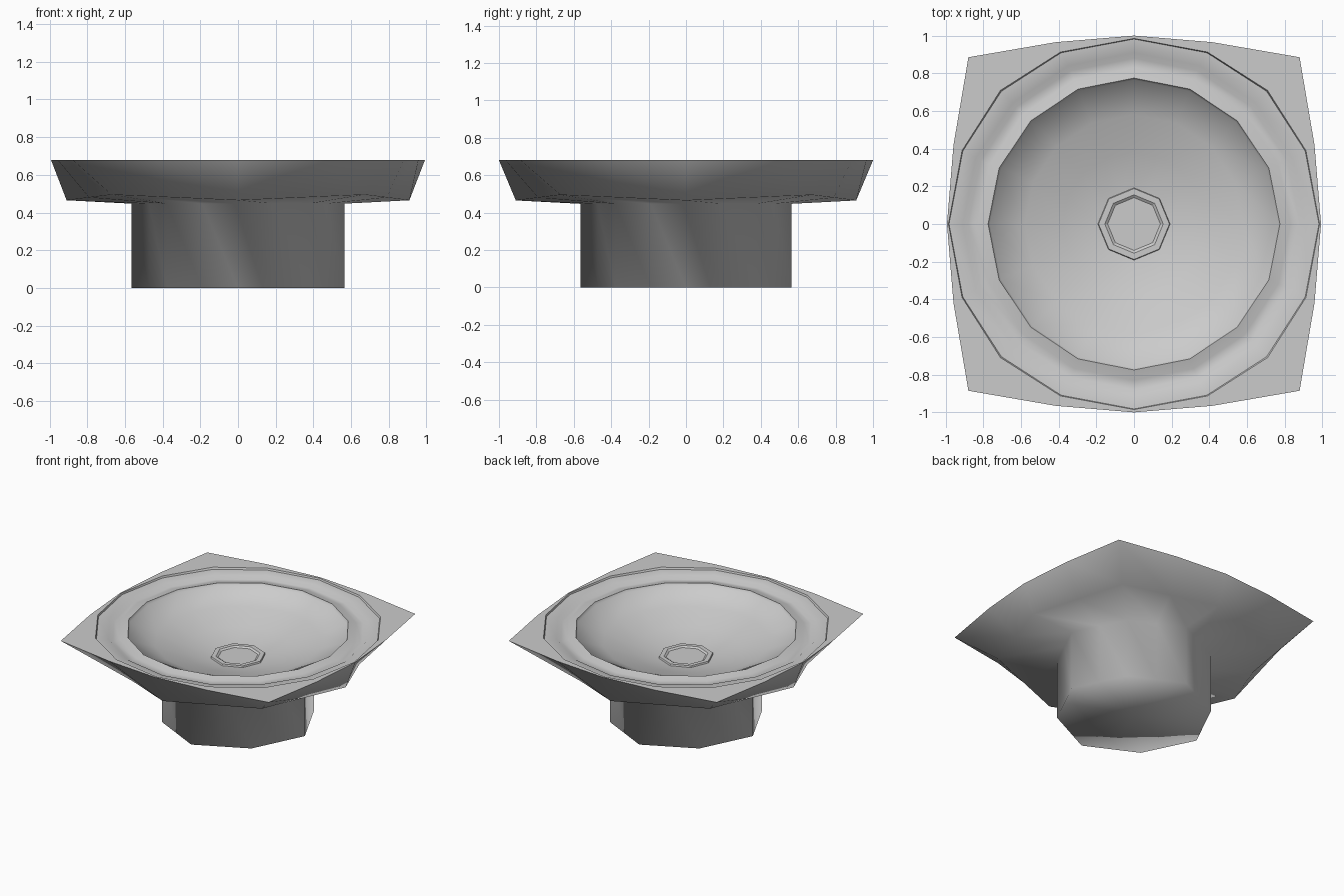
import bpy, bmesh, math
from mathutils import Vector

if "Cube" in bpy.data.objects:
    bpy.data.objects.remove(bpy.data.objects["Cube"])


def ring16(axis, diag, z, mid=None):
    """16 points with four-fold symmetry; mid=None gives a straight-sided octagon."""
    s = []
    for k in range(4):
        c, n = round(math.cos(k * math.pi / 2)), round(math.sin(k * math.pi / 2))
        d = diag / math.sqrt(2)
        if mid is None:
            m0 = ((axis + d) / 2, d / 2)
            m1 = (d / 2, (axis + d) / 2)
        else:
            m0, m1 = mid, (mid[1], mid[0])
        for x, y in ((axis, 0), m0, (d, d), m1):
            s.append(Vector((x * c - y * n, x * n + y * c, z)))
    return s


def round16(r, z):
    a = math.pi / 8
    return ring16(r, r, z, (r * math.cos(a), r * math.sin(a)))


def loft(name, rings, angle, cap=True):
    """Skin a list of rings; the last one may be closed with a fan."""
    bm = bmesh.new()
    vs = [[bm.verts.new(p) for p in r] for r in rings]
    for a, b in zip(vs, vs[1:]):
        for i in range(16):
            j = (i + 1) % 16
            bm.faces.new((a[i], a[j], b[j], b[i]))
    if cap:
        c = bm.verts.new((0, 0, rings[-1][0].z))
        for i in range(16):
            bm.faces.new((vs[-1][i], vs[-1][(i + 1) % 16], c))
    bmesh.ops.recalc_face_normals(bm, faces=bm.faces)
    bm.normal_update()
    if not cap or name != "outer_shell":
        # upward-facing open parts
        if sum(f.normal.z * f.calc_area() for f in bm.faces) < 0:
            bmesh.ops.reverse_faces(bm, faces=bm.faces)
    elif sum(f.normal.z * f.calc_area() for f in bm.faces) > 0:
        bmesh.ops.reverse_faces(bm, faces=bm.faces)
    me = bpy.data.meshes.new(name)
    bm.to_mesh(me)
    bm.free()
    ob = bpy.data.objects.new(name, me)
    bpy.context.collection.objects.link(ob)
    bpy.ops.object.select_all(action='DESELECT')
    ob.select_set(True)
    bpy.context.view_layer.objects.active = ob
    bpy.ops.object.shade_smooth_by_angle(angle=math.radians(angle))
    return ob


# outer shell: squarish rim, octagonal underside, octagonal foot with flat bottom
top = ring16(1.0, 1.252, 0.68, (0.965, 0.42))
for p in top:
    p.x *= 0.993
low = ring16(0.91, 0.95, 0.465)
for i, p in enumerate(low):
    p.z = (0.465, 0.48, 0.495, 0.48)[i % 4]
loft("outer_shell", [top, low, ring16(0.565, 0.535, 0.447), ring16(0.565, 0.535, 0.0)], 95)

# flat deck between the square rim and the round basin
deck_edge = ring16(0.985, 1.003, 0.68, (0.913, 0.39))
loft("rim_deck", [top, deck_edge], 30, cap=False)

# basin: stepped lip, shallow groove, inner edge and sloping bowl
step = ring16(0.982, 0.996, 0.667, (0.909, 0.387))
profile = [(0.91, 0.662), (0.88, 0.642), (0.83, 0.65), (0.775, 0.665)]
loft("basin_lip", [deck_edge, step] + [round16(r, z) for r, z in profile], 60, cap=False)
loft("bowl", [round16(0.775, 0.665), round16(0.765, 0.645), round16(0.58, 0.575),
              round16(0.38, 0.51), ring16(0.19, 0.19, 0.46)], 70)

# drain: small octagonal collar with a sunken plug
loft("drain", [ring16(r, r, z) for r, z in
               [(0.192, 0.46), (0.188, 0.472), (0.155, 0.472), (0.14, 0.462)]], 20)
